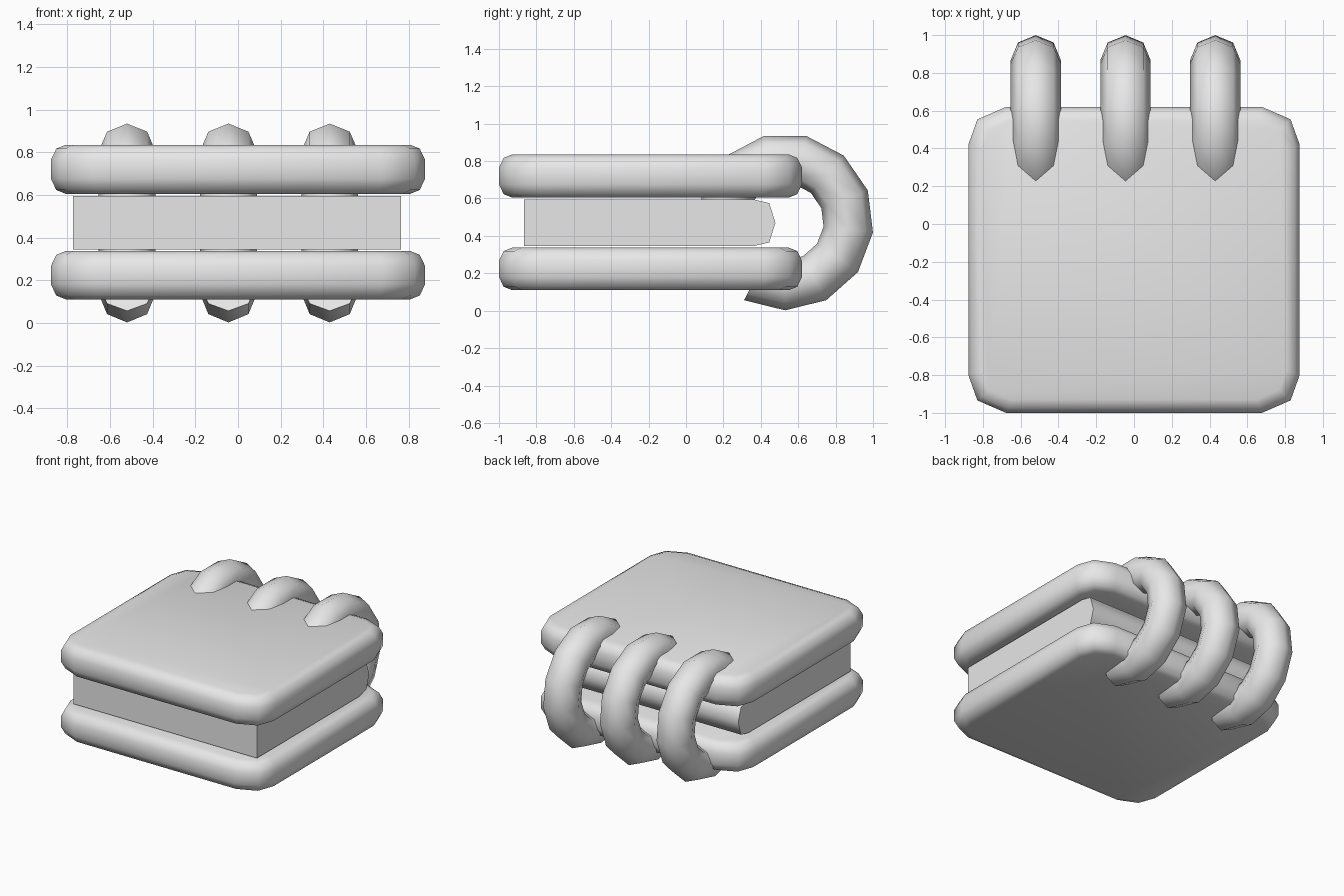
import bpy, bmesh
from math import sin, cos, pi, radians
from mathutils import Vector

cube = bpy.data.objects.get("Cube")
if cube:
    bpy.data.objects.remove(cube, do_unlink=True)

grey = bpy.data.materials.new("light_grey")
grey.use_nodes = True
grey.diffuse_color = (0.8, 0.8, 0.8, 1)
grey.node_tree.nodes["Principled BSDF"].inputs["Base Color"].default_value = (0.8, 0.8, 0.8, 1)


def loft(name, sections):
    """Skin a list of closed cross-sections and cap both ends."""
    bm = bmesh.new()
    loops = [[bm.verts.new(p) for p in s] for s in sections]
    n = len(loops[0])
    for a, b in zip(loops, loops[1:]):
        for i in range(n):
            j = (i + 1) % n
            bm.faces.new((a[i], a[j], b[j], b[i]))
    bm.faces.new(loops[0][::-1])
    bm.faces.new(loops[-1])
    bmesh.ops.recalc_face_normals(bm, faces=bm.faces)
    mesh = bpy.data.meshes.new(name)
    bm.to_mesh(mesh)
    bm.free()
    mesh.materials.append(grey)
    obj = bpy.data.objects.new(name, mesh)
    bpy.context.collection.objects.link(obj)
    bpy.ops.object.select_all(action='DESELECT')
    obj.select_set(True)
    bpy.context.view_layer.objects.active = obj
    bpy.ops.object.shade_smooth_by_angle(angle=radians(70))
    return obj


def cover_outline(inset, z):
    """Rectangle with two-step rounded corners."""
    a, b, mid = 0.877 - inset, 0.81 - inset, -0.19
    r = 0.2 - 0.6 * inset
    corner = [(a, b - r), (a - 0.24 * r, b - 0.33 * r), (a - r, b)]
    pts = []
    for sx, sy in ((1, 1), (-1, 1), (-1, -1), (1, -1)):
        part = [(sx * x, mid + sy * y, z) for x, y in corner]
        pts += part if sx * sy > 0 else part[::-1]
    return pts


# Covers: stacked outlines give the pillowed edges
edge = [(0.07, 0), (0.025, 0.018), (0, 0.07)]
for name, z0, z1 in (("bottom_cover", 0.11, 0.337), ("top_cover", 0.605, 0.835)):
    loft(name, [cover_outline(i, z0 + h) for i, h in edge]
         + [cover_outline(i, z1 - h) for i, h in reversed(edge)])

# Page block with a rounded spine
page_profile = [(-0.865, 0.345), (0.36, 0.345), (0.445, 0.365), (0.478, 0.47),
                (0.445, 0.575), (0.36, 0.595), (-0.865, 0.595)]
loft("pages", [[(x, y, z) for y, z in page_profile] for x in (-0.773, 0.765)])

# Open binding rings: torus segments that pass through the covers
MAJOR, MINOR, SIDES = 0.34, 0.133, 8
STEP = 2 * pi / 13
centre = Vector((0, 0.53, 0.475))
for name, x in (("right_ring", -0.52), ("middle_ring", -0.045), ("left_ring", 0.43)):
    sections = []
    for k in range(12):
        t = radians(-117.7) + k * STEP
        out = Vector((0, cos(t), sin(t)))
        sections.append([centre + Vector((x + MINOR * sin(u), 0, 0)) + out * (MAJOR + MINOR * cos(u))
                         for u in (2 * pi * i / SIDES for i in range(SIDES))])
    loft(name, sections)
